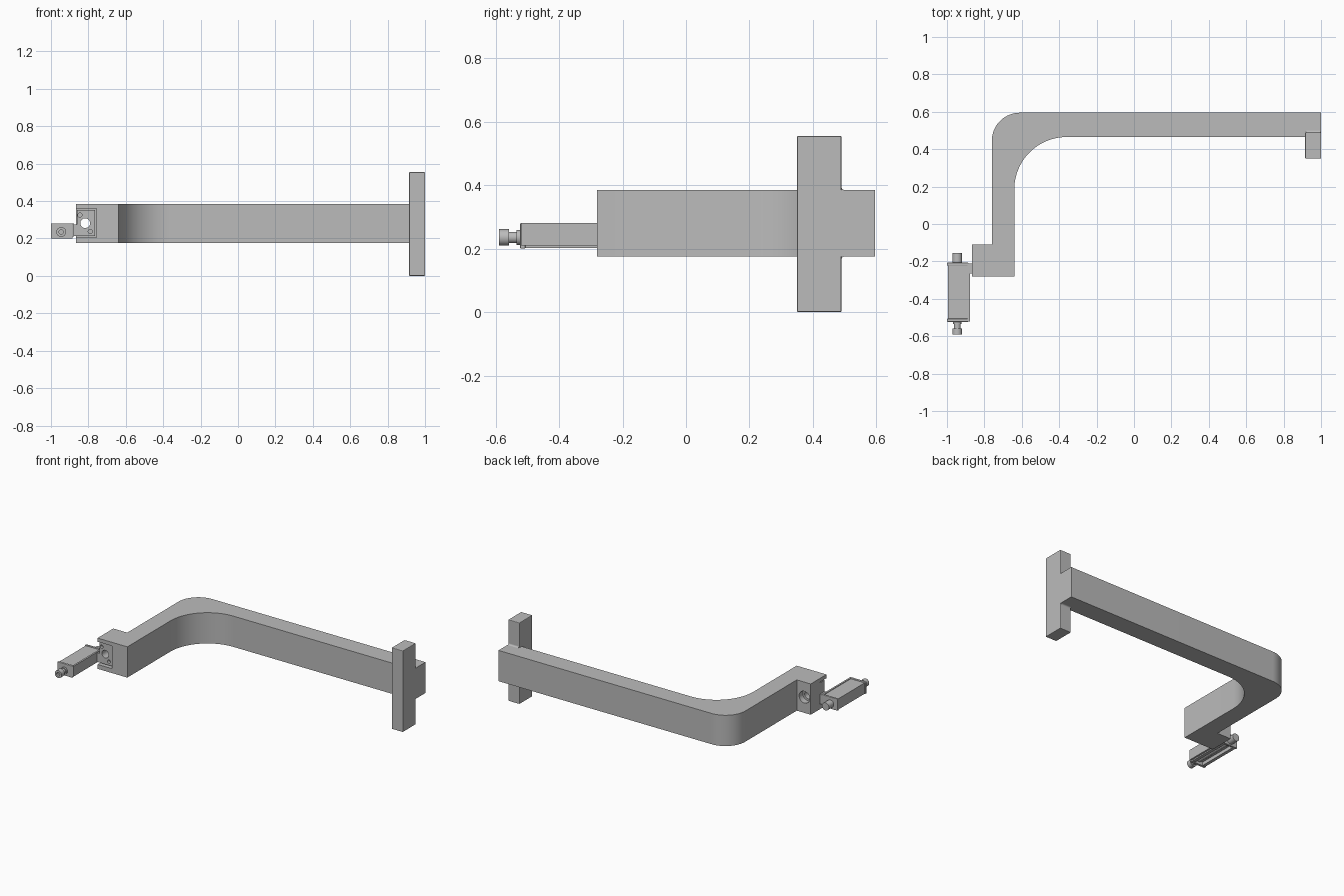
import bpy, bmesh, math
from mathutils import Matrix, Vector

if "Cube" in bpy.data.objects:
    bpy.data.objects.remove(bpy.data.objects["Cube"], do_unlink=True)

grey = bpy.data.materials.new("plain grey")
grey.use_nodes = True
colour = (0.5, 0.5, 0.5, 1)
grey.diffuse_color = colour
grey.node_tree.nodes["Principled BSDF"].inputs["Base Color"].default_value = colour


def finish(name, bm, bevel=0):
    bmesh.ops.recalc_face_normals(bm, faces=bm.faces)
    if bevel:
        bmesh.ops.bevel(bm, geom=bm.edges[:], offset=bevel, segments=2, affect='EDGES', profile=0.5)
    mesh = bpy.data.meshes.new(name)
    bm.to_mesh(mesh)
    bm.free()
    mesh.materials.append(grey)
    ob = bpy.data.objects.new(name, mesh)
    bpy.context.collection.objects.link(ob)
    return ob


def smooth(ob):
    bpy.ops.object.select_all(action='DESELECT')
    ob.select_set(True)
    bpy.context.view_layer.objects.active = ob
    bpy.ops.object.shade_smooth_by_angle(angle=math.radians(30))


def box(name, x, y, z, bevel=0):
    bm = bmesh.new()
    bmesh.ops.create_cube(bm, size=1)
    for v in bm.verts:
        v.co = [r[0] if c < 0 else r[1] for c, r in zip(v.co, (x, y, z))]
    return finish(name, bm, bevel)


def rod(name, x, z, radius, y0, y1):
    bm = bmesh.new()
    spin = Matrix.Translation((x, (y0 + y1) / 2, z)) @ Matrix.Rotation(math.pi / 2, 4, 'X')
    bmesh.ops.create_cone(bm, cap_ends=True, segments=32, radius1=radius, radius2=radius,
                          depth=y1 - y0, matrix=spin)
    ob = finish(name, bm)
    smooth(ob)
    return ob


def arc(cx, cy, r, start, end, steps):
    angles = [math.radians(start + (end - start) * i / steps) for i in range(steps + 1)]
    return [(cx + r * math.cos(a), cy + r * math.sin(a)) for a in angles]


def prism(name, points, offset, axis):
    bm = bmesh.new()
    face = bm.faces.new([bm.verts.new(p) for p in points])
    moved = bmesh.ops.extrude_face_region(bm, geom=[face])["geom"]
    bmesh.ops.translate(bm, vec=Vector(axis) * offset,
                        verts=[v for v in moved if isinstance(v, bmesh.types.BMVert)])
    return finish(name, bm)


def cut(ob, cutters):
    bpy.context.view_layer.objects.active = ob
    for c in cutters:
        mod = ob.modifiers.new("cut", 'BOOLEAN')
        mod.operation = 'DIFFERENCE'
        mod.solver = 'EXACT'
        mod.object = c
        bpy.ops.object.modifier_apply(modifier=mod.name)
        bpy.data.objects.remove(c, do_unlink=True)


# Bent arm with the stepped clamp block at its end
outline = [(1, 0.465)] + arc(-0.36, 0.185, 0.28, 90, 180, 24)
outline += [(-0.64, -0.28), (-0.865, -0.28), (-0.865, -0.11), (-0.76, -0.11)]
outline += arc(-0.61, 0.445, 0.15, 180, 90, 20) + [(1, 0.595)]
arm = prism("bent_arm", [(x, y, 0.175) for x, y in outline], 0.21, (0, 0, 1))
cut(arm, [box("pocket", (-0.9, -0.757), (-0.3, -0.21), (0.205, 0.36)),
          rod("bore", -0.817, 0.282, 0.026, -0.4, 0),
          rod("counterbore", -0.817, 0.282, 0.04, -0.15, 0)])
smooth(arm)

# Upright end plate with small fillets against the arm
box("end_plate", (0.915, 1), (0.35, 0.49), (0, 0.555), 0.004)
for name, z, s in (("upper_fillet", 0.385, 1), ("lower_fillet", 0.175, -1)):
    curve = arc(0.5, 0.01, 0.01, 180, 270, 6)
    smooth(prism(name, [(0.919, 0.488, z - s * 0.002)]
                 + [(0.919, y, z + s * h) for y, h in curve], 0.077, (1, 0, 0)))

# Mounting plate seated in the pocket, with bore and two screw holes
plate = box("mounting_plate", (-0.862, -0.765), (-0.265, -0.208), (0.213, 0.352))
cut(plate, [rod("plate_bore", -0.817, 0.282, 0.026, -0.4, 0)]
    + [rod("screw_hole", x, z, 0.011, -0.3, -0.245) for x, z in ((-0.845, 0.325), (-0.79, 0.238))])
smooth(plate)
box("link", (-0.885, -0.86), (-0.265, -0.21), (0.213, 0.275))

# Slim side carriage with end caps, side strip and underside rails
box("carriage_body", (-0.995, -0.888), (-0.506, -0.22), (0.225, 0.276))
box("side_strip", (-0.89, -0.878), (-0.52, -0.21), (0.21, 0.28))
for name, y in (("front_cap", (-0.523, -0.506)), ("rear_cap", (-0.222, -0.207))):
    box(name, (-1, -0.885), y, (0.2, 0.28), 0.003)
for name, x in (("outer_rail", -0.995), ("inner_rail", -0.912)):
    box(name, (x, x + 0.022), (-0.506, -0.22), (0.202, 0.23))

# Adjusting spindle and knobs
rod("spindle", -0.945, 0.235, 0.018, -0.57, -0.17)
rod("front_collar", -0.945, 0.235, 0.024, -0.535, -0.52)
front = rod("front_knob", -0.945, 0.235, 0.026, -0.59, -0.558)
cut(front, [rod("knob_socket", -0.945, 0.235, 0.012, -0.6, -0.575)])
smooth(front)
rod("rear_knob", -0.945, 0.235, 0.026, -0.21, -0.155)
